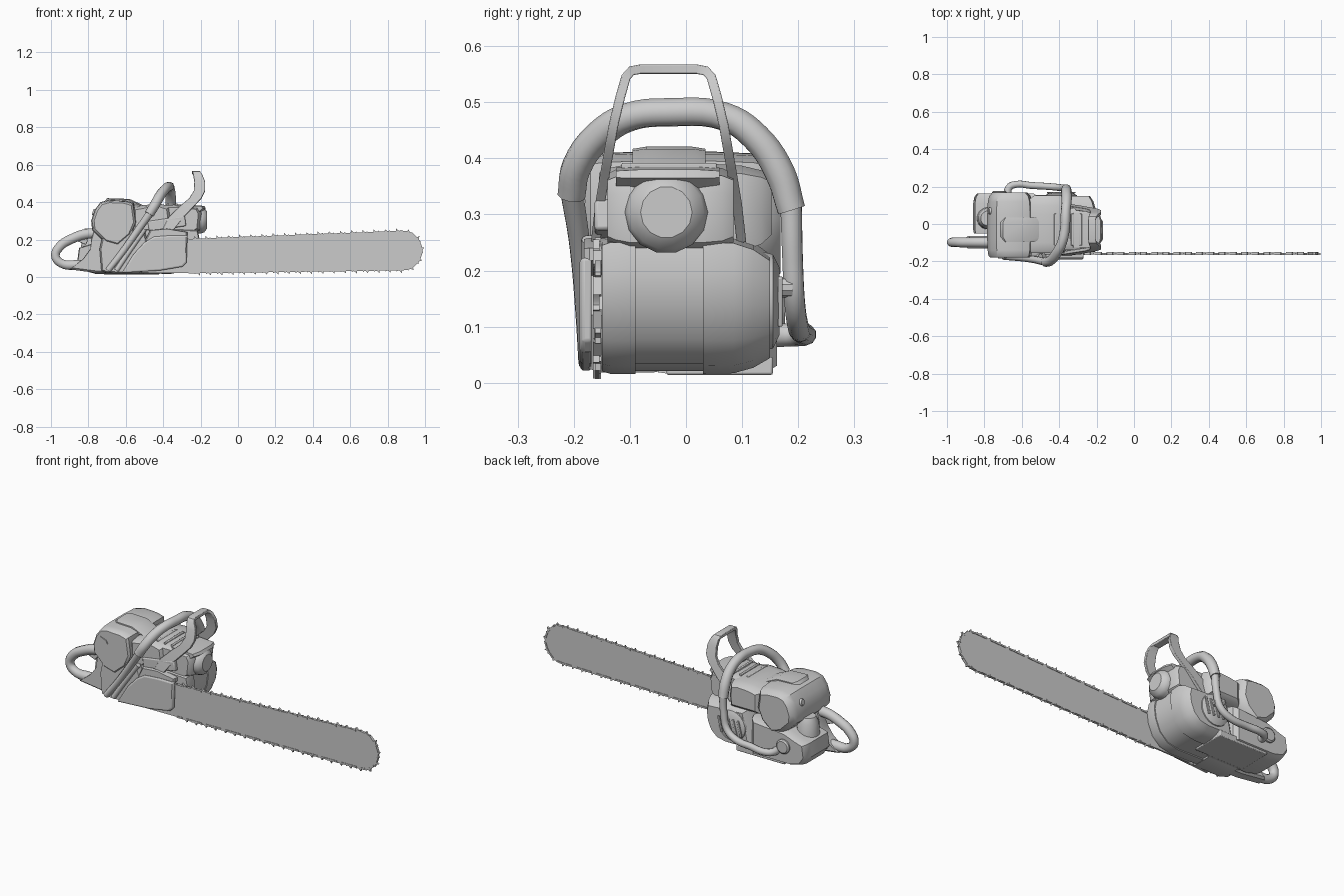
import bpy, bmesh, math
from mathutils import Vector, Matrix

grey = bpy.data.materials.new("plain grey")
grey.diffuse_color = (0.6, 0.6, 0.6, 1)


def finish(name, bm, bevel=0.0, angle=35):
    bmesh.ops.recalc_face_normals(bm, faces=bm.faces)
    me = bpy.data.meshes.new(name)
    bm.to_mesh(me)
    bm.free()
    return add(name, me, bevel, angle)


def add(name, me, bevel=0.0, angle=35):
    me.materials.clear()
    me.materials.append(grey)
    ob = bpy.data.objects.new(name, me)
    bpy.context.collection.objects.link(ob)
    bpy.ops.object.select_all(action='DESELECT')
    ob.select_set(True)
    bpy.context.view_layer.objects.active = ob
    bpy.ops.object.shade_smooth_by_angle(angle=math.radians(angle))
    if bevel:
        m = ob.modifiers.new("bevel", 'BEVEL')
        m.width, m.segments, m.limit_method = bevel, 2, 'ANGLE'
        m.angle_limit = math.radians(40)
    return ob


def skin(bm, rings, caps=True):
    vr = [[bm.verts.new(p) for p in r] for r in rings]
    n = len(vr[0])
    for a, b in zip(vr, vr[1:]):
        for i in range(n):
            bm.faces.new((a[i], a[(i + 1) % n], b[(i + 1) % n], b[i]))
    if caps:
        bm.faces.new(vr[0])
        bm.faces.new(vr[-1])


def layered(name, prof, levels, bevel=0.0, angle=35):
    """xz profile stacked along y; every level is (y, scale about centre)"""
    cx = sum(p[0] for p in prof) / len(prof)
    cz = sum(p[1] for p in prof) / len(prof)
    bm = bmesh.new()
    skin(bm, [[(cx + (x - cx) * s, y, cz + (z - cz) * s) for x, z in prof] for y, s in levels])
    return finish(name, bm, bevel, angle)


def lathe(name, centre, axis, stations, sides=16):
    """rings of (offset along axis, radius)"""
    rot = Vector((0, 0, 1)).rotation_difference(Vector(axis)).to_matrix()
    bm = bmesh.new()
    skin(bm, [[Vector(centre) + rot @ Vector((r * math.cos(2 * math.pi * (i + .5) / sides),
              r * math.sin(2 * math.pi * (i + .5) / sides), d)) for i in range(sides)]
              for d, r in stations])
    return finish(name, bm)


def tube(name, pts, res=5):
    """points are (x, y, z, radius)"""
    cu = bpy.data.curves.new(name, 'CURVE')
    cu.dimensions = '3D'
    cu.bevel_depth, cu.bevel_resolution, cu.resolution_u = 1.0, 3, res
    cu.use_fill_caps = True
    sp = cu.splines.new('BEZIER')
    sp.bezier_points.add(len(pts) - 1)
    for b, p in zip(sp.bezier_points, pts):
        b.co, b.radius = p[:3], p[3]
        b.handle_left_type = b.handle_right_type = 'AUTO'
    tmp = bpy.data.objects.new(name + " path", cu)
    bpy.context.collection.objects.link(tmp)
    bpy.context.view_layer.update()
    me = bpy.data.meshes.new_from_object(tmp.evaluated_get(bpy.context.evaluated_depsgraph_get()))
    bpy.data.objects.remove(tmp)
    return add(name, me, angle=50)


def box(name, c, size, ry=0.0, bevel=0.004):
    bm = bmesh.new()
    bmesh.ops.create_cube(bm, size=1, matrix=Matrix.Translation(c) @ Matrix.Rotation(ry, 4, 'Y')
                          @ Matrix.Diagonal((*size, 1)))
    return finish(name, bm, bevel)


# guide bar
tip = [(0.88 + 0.102 * math.sin(a), 0.141 + 0.103 * math.cos(a))
       for a in (math.pi * i / 14 for i in range(15))]
outline = [(-0.48, 0.192)] + tip + [(-0.27, 0.022), (-0.48, 0.02)]
layered("guide_bar", outline, [(-0.163, 1), (-0.154, 1)])

# chain: links and cutters stepping round the bar edge
bm = bmesh.new()
path = [Vector((x, 0, z)) for x, z in outline[:-1]]
pos, step, k = 0.02, 0.03, 0
for a, b in zip(path, path[1:]):
    d = (b - a).normalized()
    out = Vector((-d.z, 0, d.x))
    length = (b - a).length
    while pos < length:
        c = a + d * pos
        side = 0.0015 if k % 4 < 2 else -0.0015
        if k % 2:
            shape = [(-.017, -.006), (.017, -.006), (.017, .003), (-.017, .003)]
            y0, y1 = -0.166, -0.151
        else:
            shape = [(-.016, -.006), (.016, -.006), (.014, .008), (.004, .003), (-.002, .005), (-.013, .016)]
            y0, y1 = -0.164 + side, -0.153 + side
        skin(bm, [[c + d * u + out * v + Vector((0, y, 0)) for u, v in shape] for y in (y0, y1)])
        pos += step
        k += 1
    pos -= length
finish("saw_chain", bm)

# crankcase with recessed centre band and tapering starter side
case = [(-0.55, 0.02), (-0.36, 0.016), (-0.29, 0.03), (-0.24, 0.075), (-0.213, 0.14),
        (-0.205, 0.2), (-0.215, 0.25), (-0.5, 0.265)]
layered("crankcase_right", case, [(-0.15, .96), (-0.135, 1), (-0.09, 1)])
layered("crankcase_band", case, [(-0.1, .95), (0.04, .95)])
layered("starter_housing", case, [(0.03, 1), (0.085, .99), (0.12, .9), (0.15, .74)])
lathe("starter_dome", (-0.39, 0.135, 0.145), (0, 1, 0), [(0, .09), (.02, .085), (.032, .06)], 20)
for i in range(5):
    box("starter_vent_%d" % i, (-0.45 + i * 0.03, 0.168, 0.145), (0.012, 0.008, 0.09), 0.25, 0.002)

# fuel tank and base
layered("fuel_tank", [(-0.86, 0.08), (-0.83, 0.035), (-0.76, 0.016), (-0.5, 0.016), (-0.5, 0.22),
                      (-0.72, 0.2), (-0.8, 0.17), (-0.85, 0.155)],
        [(-0.05, .97), (-0.03, 1), (0.11, 1), (0.145, .95), (0.162, .85)])
box("foot_plate", (-0.57, 0.06, 0.03), (0.3, 0.19, 0.032))
lathe("tank_cap", (-0.72, 0.14, 0.12), (0, 1, 0), [(0, .04), (.03, .04), (.036, .032)])
lathe("carburettor_neck", (-0.78, 0.03, 0.16), (0, 0, 1), [(0, .06), (.07, .055), (.1, .04)])
layered("side_base", [(-0.73, 0.03), (-0.7, 0.02), (-0.52, 0.018), (-0.46, 0.12), (-0.5, 0.25),
                      (-0.66, 0.26), (-0.72, 0.24), (-0.74, 0.15)],
        [(-0.175, .93), (-0.155, 1), (-0.06, 1), (-0.03, .95)])
layered("handle_root", [(-0.9, 0.04), (-0.76, 0.022), (-0.68, 0.02), (-0.68, 0.25), (-0.77, 0.25),
                        (-0.785, 0.2), (-0.79, 0.15), (-0.83, 0.095)],
        [(-0.132, .9), (-0.12, 1), (-0.075, 1), (-0.063, .9)])

# rear handle loop
tube("rear_handle", [(x, -0.098, z, r) for x, z, r in (
    (-0.73, 0.232, .03), (-0.81, 0.23, .028), (-0.89, 0.203, .027), (-0.95, 0.165, .026),
    (-0.976, 0.112, .024), (-0.945, 0.073, .024), (-0.86, 0.063, .028), (-0.74, 0.06, .034))])
box("throttle_trigger", (-0.83, -0.098, 0.195), (0.05, 0.018, 0.03), 0.4)

# air filter cover with raised ridge and clips
layered("filter_cover", [(-0.78, 0.25), (-0.785, 0.3), (-0.765, 0.36), (-0.735, 0.4), (-0.69, 0.412),
                         (-0.6, 0.408), (-0.555, 0.395), (-0.54, 0.29), (-0.57, 0.22), (-0.64, 0.16),
                         (-0.71, 0.18)],
        [(-0.18, .86), (-0.17, .94), (-0.14, .98), (-0.08, 1), (0.05, 1), (0.12, .97), (0.15, .9), (0.168, .76)])
layered("cover_ridge", [(-0.73, 0.385), (-0.7, 0.421), (-0.58, 0.417), (-0.5, 0.38)],
        [(-0.095, .8), (-0.07, 1), (0.01, 1), (0.035, .8)])
layered("cover_clip", [(-0.73, 0.36), (-0.69, 0.345), (-0.68, 0.325), (-0.715, 0.34)],
        [(-0.185, .9), (-0.165, 1)])
lathe("cover_knob", (-0.75, 0.07, 0.34), (-1, 0, 0.3), [(0, .022), (.02, .02), (.028, .015)], 12)

# engine shroud: wide rear half, narrow front half between the guard legs
layered("rear_shroud", [(-0.58, 0.23), (-0.58, 0.37), (-0.5, 0.385), (-0.41, 0.39), (-0.36, 0.375),
                        (-0.35, 0.3), (-0.36, 0.23)],
        [(-0.155, .75), (-0.14, .88), (-0.1, 1), (0.05, 1), (0.1, .95), (0.135, .82), (0.152, .65)])
layered("front_shroud", [(-0.42, 0.22), (-0.42, 0.385), (-0.34, 0.386), (-0.21, 0.372), (-0.195, 0.34),
                         (-0.205, 0.25), (-0.25, 0.22)],
        [(-0.14, .82), (-0.125, .92), (-0.1, 1), (0.03, 1), (0.065, .95), (0.085, .82)])
layered("shroud_lip", [(-0.36, 0.36), (-0.34, 0.388), (-0.18, 0.38), (-0.172, 0.365), (-0.2, 0.345)],
        [(-0.125, .8), (-0.08, 1), (0.02, 1), (0.06, .8)])
for i in range(4):
    box("cooling_rib_%d" % i, (-0.42 + i * 0.045, -0.03, 0.383), (0.014, 0.17, 0.018), 0, 0.003)
box("brake_mount", (-0.38, -0.148, 0.285), (0.2, 0.03, 0.055), -0.15, 0.006)

# muffler nose
lathe("muffler_nose", (-0.3, -0.035, 0.304), (1, 0, 0),
      [(0, .074), (.1, .074), (.12, .067), (.135, .046)], 14)

# clutch cover
layered("clutch_cover", [(-0.27, 0.222), (-0.275, 0.075), (-0.295, 0.055), (-0.42, 0.034),
                         (-0.62, 0.022), (-0.56, 0.12), (-0.5, 0.185), (-0.45, 0.215), (-0.36, 0.222)],
        [(-0.19, .95), (-0.184, 1), (-0.168, 1)], 0.004)
layered("cover_top_flange", [(-0.27, 0.218), (-0.27, 0.24), (-0.38, 0.258), (-0.47, 0.25), (-0.5, 0.19)],
        [(-0.182, .93), (-0.172, 1), (-0.14, 1)])

# front handle: rubber grip, lower rails and end mount
tube("front_handle_grip", [
    (-0.475, -0.204, 0.335, .026), (-0.445, -0.195, 0.385, .027), (-0.41, -0.15, 0.445, .027),
    (-0.385, -0.1, 0.474, .026), (-0.37, -0.03, 0.482, .026), (-0.365, 0.07, 0.474, .026),
    (-0.36, 0.125, 0.437, .027), (-0.36, 0.167, 0.375, .028), (-0.362, 0.188, 0.308, .026)])
tube("front_handle_right_rail", [
    (-0.47, -0.204, 0.342, .021), (-0.535, -0.19, 0.25, .019), (-0.62, -0.18, 0.13, .018),
    (-0.695, -0.176, 0.035, .016)])
tube("right_rail_brace", [(-0.5, -0.172, 0.255, .014), (-0.58, -0.174, 0.14, .014),
                          (-0.65, -0.174, 0.035, .014)])
tube("front_handle_left_rail", [
    (-0.36, 0.187, 0.33, .02), (-0.368, 0.19, 0.22, .019), (-0.39, 0.194, 0.14, .019),
    (-0.45, 0.2, 0.1, .019), (-0.55, 0.206, 0.09, .019), (-0.63, 0.212, 0.085, .019),
    (-0.668, 0.195, 0.085, .02), (-0.675, 0.14, 0.085, .022)])
lathe("handle_stud", (-0.372, 0.13, 0.17), (0, 1, 0), [(0, .018), (.06, .018)], 10)

# hand guard: flat ribbon bent into a frame, rows are (half width in y, z, x, depth)
half = [(.13, .25, -.375, .06), (.122, .32, -.33, .08), (.112, .38, -.27, .075), (.105, .42, -.228, .065),
        (.098, .46, -.206, .06), (.086, .51, -.205, .057), (.076, .545, -.215, .048),
        (.066, .556, -.222, .042), (.05, .559, -.225, .04)]
pts = [(-0.031 - h, z, x, w) for h, z, x, w in half] + [(-0.031 + h, z, x, w) for h, z, x, w in half[::-1]]
rings = []
for i, (y, z, x, w) in enumerate(pts):
    p, q = pts[max(i - 1, 0)], pts[min(i + 1, len(pts) - 1)]
    t = Vector((0, q[0] - p[0], q[1] - p[1])).normalized()
    n = Vector((0, -t.z, t.y)) * 0.0085
    c, e = Vector((x, y, z)), Vector((w / 2, 0, 0))
    rings.append([c - e - n, c + e - n, c + e + n, c - e + n])
bm = bmesh.new()
skin(bm, rings)
finish("hand_guard", bm, 0.002)
